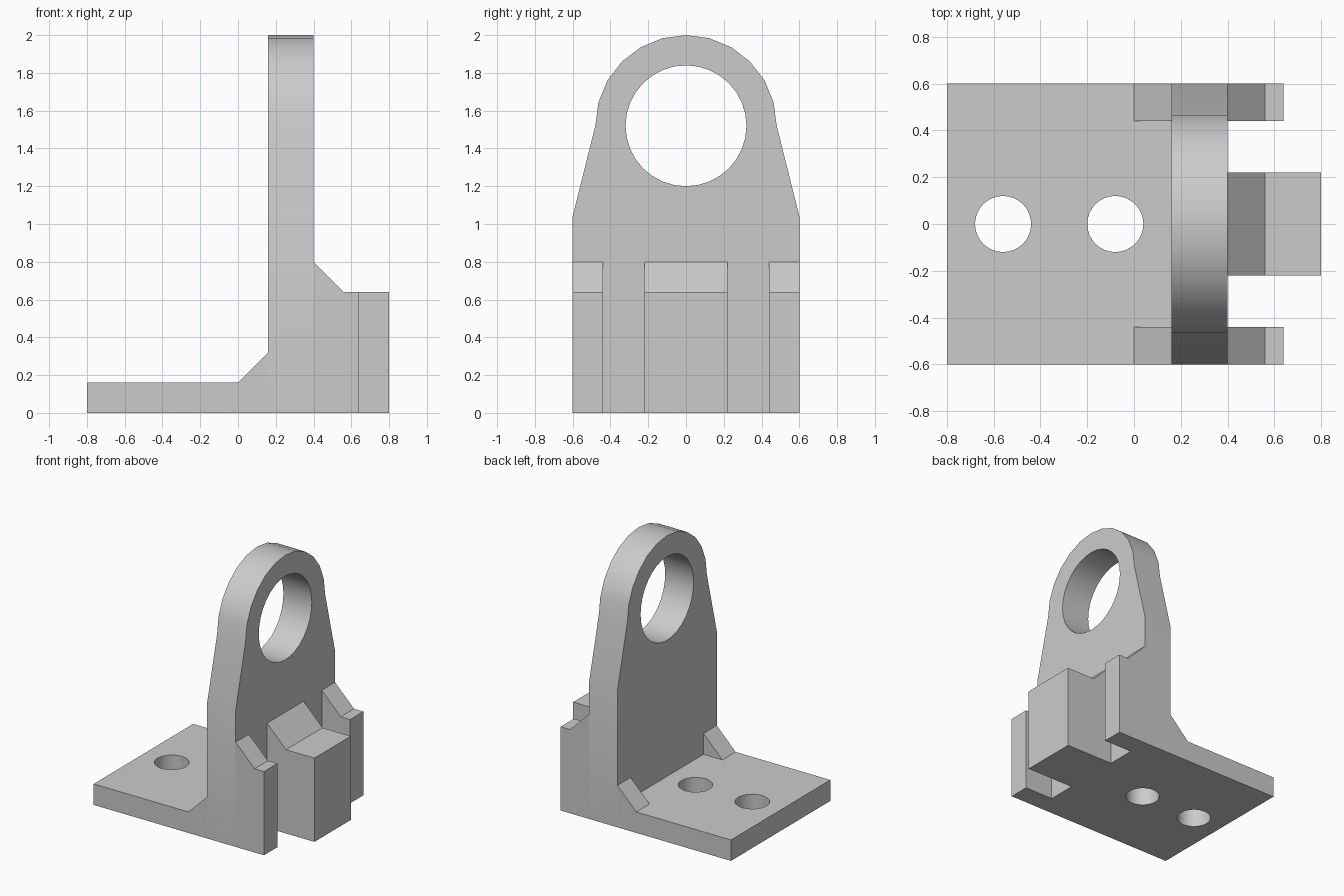
import bpy, bmesh
from math import cos, sin, pi, radians
from mathutils import Vector

if "Cube" in bpy.data.objects:
    bpy.data.objects.remove(bpy.data.objects["Cube"])

grey = bpy.data.materials.new("plain grey")
grey.use_nodes = True
colour = (0.6, 0.6, 0.6, 1)
grey.diffuse_color = colour
grey.node_tree.nodes["Principled BSDF"].inputs["Base Color"].default_value = colour


def prism(name, points, axis, start, end):
    """Extrude a closed profile along x (points are y, z), y (x, z) or z (x, y)."""
    place = {"x": lambda a, b: (start, a, b),
             "y": lambda a, b: (a, start, b),
             "z": lambda a, b: (a, b, start)}[axis]
    bm = bmesh.new()
    face = bm.faces.new([bm.verts.new(place(a, b)) for a, b in points])
    grown = bmesh.ops.extrude_face_region(bm, geom=[face], use_keep_orig=True)
    offset = Vector([(end - start) * (axis == k) for k in "xyz"])
    bmesh.ops.translate(bm, vec=offset,
                        verts=[v for v in grown["geom"] if isinstance(v, bmesh.types.BMVert)])
    bmesh.ops.recalc_face_normals(bm, faces=bm.faces[:])
    mesh = bpy.data.meshes.new(name)
    bm.to_mesh(mesh)
    bm.free()
    mesh.materials.append(grey)
    obj = bpy.data.objects.new(name, mesh)
    bpy.context.collection.objects.link(obj)
    return obj


def arc(cx, cy, r, steps, sweep=2 * pi):
    return [(cx + r * cos(sweep * i / steps), cy + r * sin(sweep * i / steps))
            for i in range(steps)]


def activate(obj):
    bpy.ops.object.select_all(action="DESELECT")
    obj.select_set(True)
    bpy.context.view_layer.objects.active = obj


def drill(obj, cutter):
    cutter.hide_render = True
    mod = obj.modifiers.new("hole", "BOOLEAN")
    mod.operation = "DIFFERENCE"
    mod.solver = "EXACT"
    mod.object = cutter
    activate(obj)
    bpy.ops.object.modifier_apply(modifier=mod.name)
    bpy.data.objects.remove(cutter)


# Mounting plate with two bolt holes
plate = prism("base_plate", [(-0.8, -0.6), (0.16, -0.6), (0.16, 0.6), (-0.8, 0.6)],
              "z", 0, 0.16)
for x in (-0.56, -0.08):
    drill(plate, prism("bolt_cutter", arc(x, 0, 0.12, 32), "z", -0.1, 0.3))

# Upright lug with a rounded top and a large bore
outline = [(-0.6, 1.04), (-0.6, 0), (0.6, 0), (0.6, 1.04)]
outline += arc(0, 1.52, 0.48, 12, pi) + [(-0.48, 1.52)]
lug = prism("upright_lug", outline, "x", 0.16, 0.4)
drill(lug, prism("bore_cutter", arc(0, 1.52, 0.32, 32), "x", 0, 0.6))


# Buttresses behind the lug: sloped top, then a level step
def buttress(name, reach, y0, y1):
    return prism(name, [(0.4, 0), (reach, 0), (reach, 0.64), (0.56, 0.64), (0.4, 0.8)],
                 "y", y0, y1)


parts = [plate, lug, buttress("centre_buttress", 0.8, -0.22, 0.22)]

# Side buttresses and the small gussets on the plate
for side, s in (("left", 1), ("right", -1)):
    parts.append(buttress(side + "_buttress", 0.64, s * 0.44, s * 0.6))
    parts.append(prism(side + "_gusset", [(0, 0.16), (0.16, 0.16), (0.16, 0.32)],
                       "y", s * 0.44, s * 0.6))

for part in parts:
    activate(part)
    bpy.ops.object.shade_smooth_by_angle(angle=radians(30))
